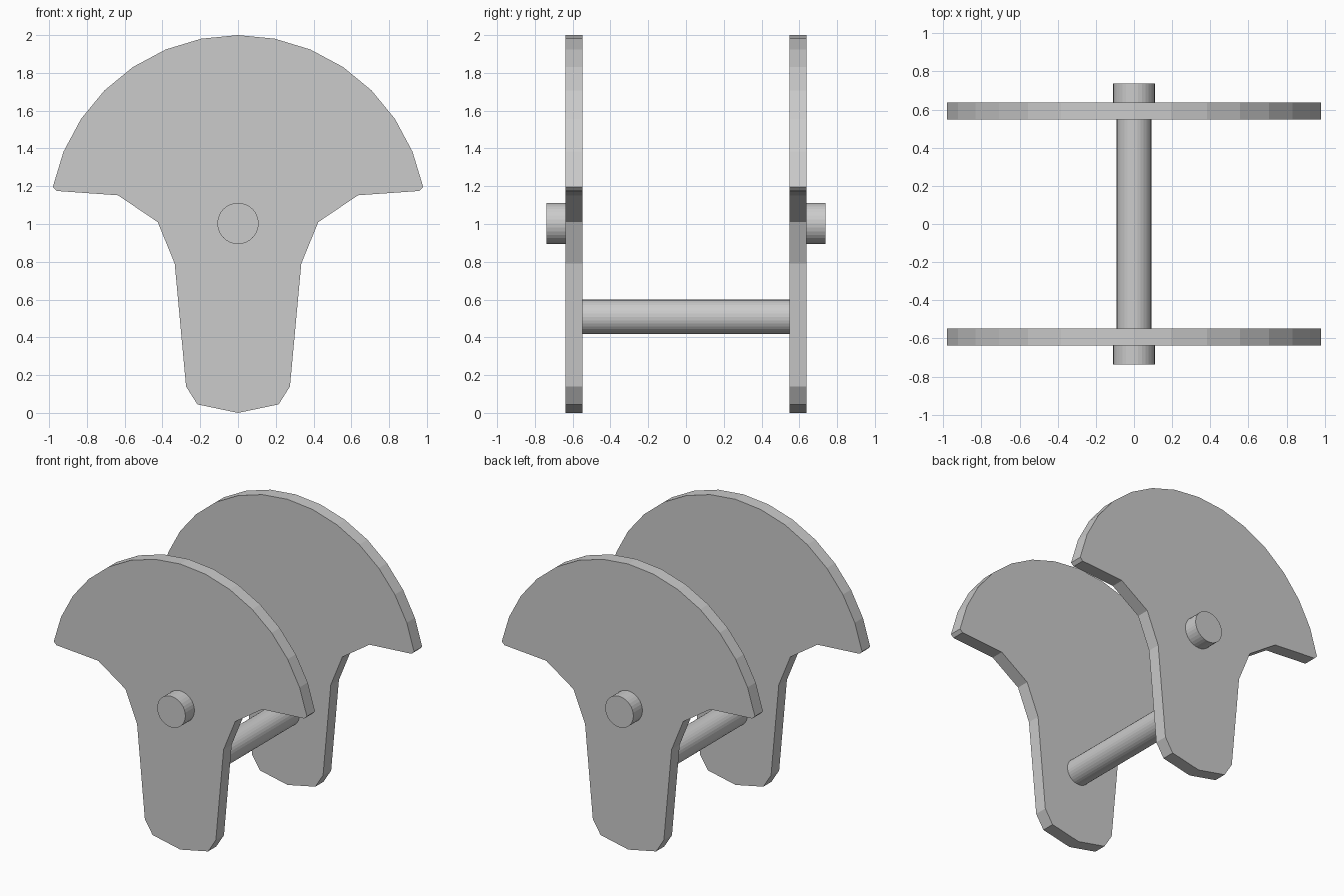
import bpy, bmesh
from math import sin, cos, radians, pi

if "Cube" in bpy.data.objects:
    bpy.data.objects.remove(bpy.data.objects["Cube"])

# Right half of the plate outline: 11.25 degree arc steps, then the neck and stem
right = [(sin(radians(11.25 * i)), 1 + cos(radians(11.25 * i))) for i in range(8)]
right += [(0.96, 1.175), (0.635, 1.152), (0.425, 1.01), (0.335, 0.79),
          (0.275, 0.14), (0.215, 0.045), (0, 0)]
outline = right + [(-x, z) for x, z in right[-2:0:-1]]


def plate(name, y0, y1):
    bm = bmesh.new()
    face = bm.faces.new([bm.verts.new((x, y0, z)) for x, z in outline])
    ext = bmesh.ops.extrude_face_region(bm, geom=[face], use_keep_orig=True)
    verts = [g for g in ext["geom"] if isinstance(g, bmesh.types.BMVert)]
    bmesh.ops.translate(bm, verts=verts, vec=(0, y1 - y0, 0))
    bmesh.ops.recalc_face_normals(bm, faces=bm.faces)
    mesh = bpy.data.meshes.new(name)
    bm.to_mesh(mesh)
    bm.free()
    bpy.context.collection.objects.link(bpy.data.objects.new(name, mesh))


def rod(name, radius, y0, y1, z):
    bpy.ops.mesh.primitive_cylinder_add(vertices=32, radius=radius, depth=y1 - y0,
                                        location=(0, (y0 + y1) / 2, z),
                                        rotation=(pi / 2, 0, 0))
    bpy.context.object.name = name


# Side plates with a pivot stub on each outer face
plate("front_plate", -0.638, -0.548)
plate("back_plate", 0.548, 0.638)
rod("front_pivot", 0.109, -0.738, -0.62, 1.003)
rod("back_pivot", 0.109, 0.62, 0.738, 1.003)

# Cross bar joining the plates
rod("cross_bar", 0.091, -0.56, 0.56, 0.508)
